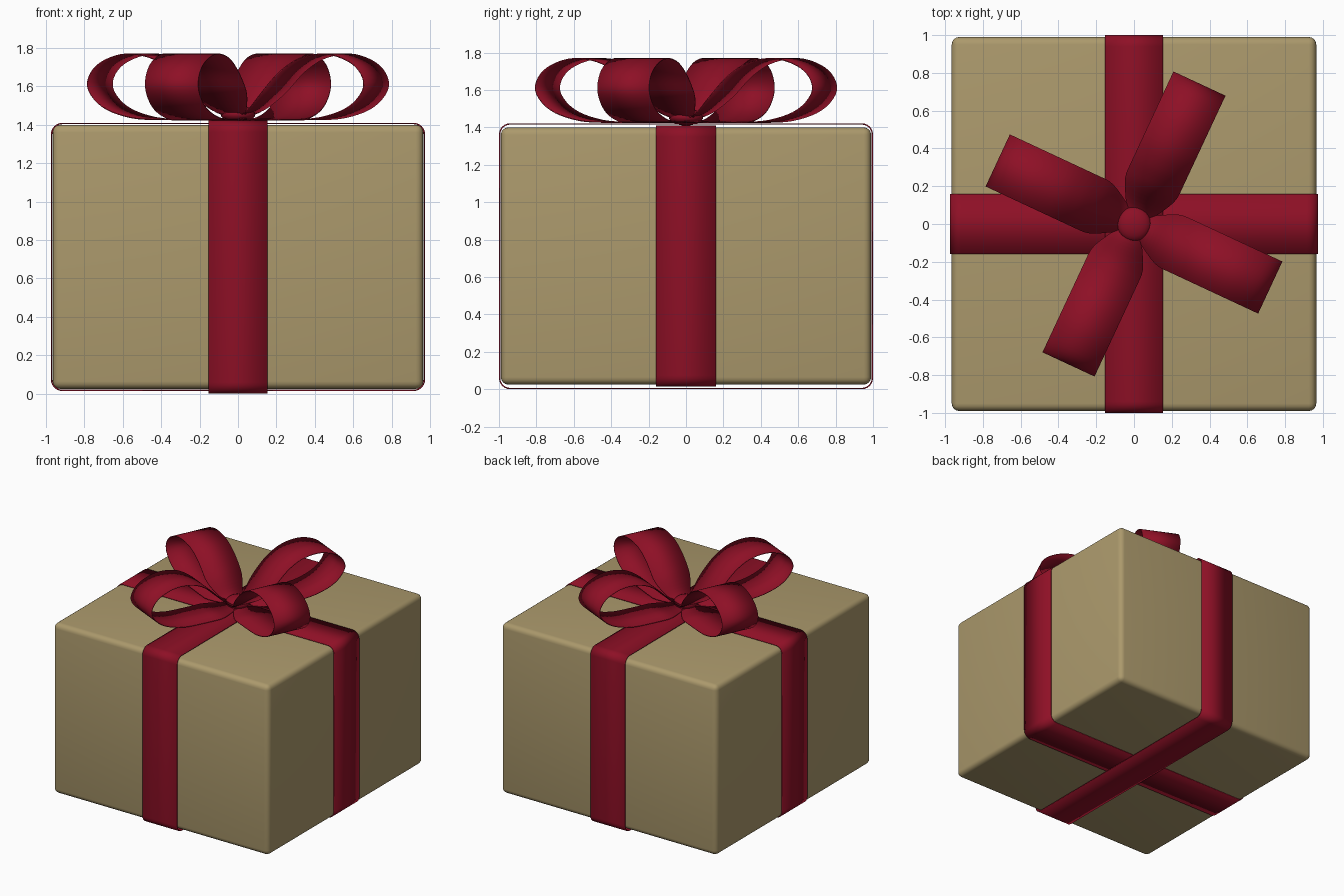
import bpy, bmesh, math
from mathutils import Vector, Matrix

if "Cube" in bpy.data.objects:
    bpy.data.objects.remove(bpy.data.objects["Cube"])


def material(name, rgb):
    m = bpy.data.materials.new(name)
    m.diffuse_color = (*rgb, 1)
    m.use_nodes = True
    m.node_tree.nodes["Principled BSDF"].inputs["Base Color"].default_value = m.diffuse_color
    return m


paper = material("tan paper", (0.41, 0.32, 0.15))
red = material("red ribbon", (0.27, 0.005, 0.019))


def add_object(name, bm, mat, angle=35):
    me = bpy.data.meshes.new(name)
    bm.to_mesh(me)
    bm.free()
    me.materials.append(mat)
    ob = bpy.data.objects.new(name, me)
    bpy.context.collection.objects.link(ob)
    bpy.ops.object.select_all(action='DESELECT')
    ob.select_set(True)
    bpy.context.view_layer.objects.active = ob
    bpy.ops.object.shade_smooth_by_angle(angle=math.radians(angle))
    return ob


def strip(rows, closed):
    """Surface through a list of (left, right) point pairs."""
    bm = bmesh.new()
    vs = [[bm.verts.new(p) for p in row] for row in rows]
    n = len(vs)
    for i in range(n if closed else n - 1):
        a, b = vs[i], vs[(i + 1) % n]
        bm.faces.new((a[0], a[1], b[1], b[0]))
    bmesh.ops.recalc_face_normals(bm, faces=bm.faces)
    return bm


def thicken(ob, t, offset):
    s = ob.modifiers.new("thickness", 'SOLIDIFY')
    s.thickness = t
    s.offset = offset


# Wrapped box with softened edges
bm = bmesh.new()
bmesh.ops.create_cube(bm, size=1, matrix=Matrix.Translation((0, 0, 0.7125))
                      @ Matrix.Diagonal((1.93, 1.98, 1.375, 1)))
bmesh.ops.bevel(bm, geom=bm.edges[:], offset=0.04, segments=4,
                profile=0.5, affect='EDGES')
add_object("gift_box", bm, paper)


# Two ribbon bands around the box
def band(name, half, z0, z1, w, along_y):
    r = 0.06
    rows = []
    for cx, cz, start in ((half - r, z1 - r, 0), (r - half, z1 - r, 90),
                          (r - half, z0 + r, 180), (half - r, z0 + r, 270)):
        for k in range(7):
            a = math.radians(start + 15 * k)
            u, z = cx + r * math.cos(a), cz + r * math.sin(a)
            rows.append([(s * w, u, z) if along_y else (u, s * w, z)
                         for s in (-1, 1)])
    ob = add_object(name, strip(rows, True), red)
    thicken(ob, 0.007, -1)


band("ribbon_front_back", 1.0, 0.0, 1.422, 0.154, True)
band("ribbon_left_right", 0.974, 0.014, 1.41, 0.16, False)

# Bow loop side profile: distance from centre, height
profile = [(0, 1.434), (0.15, 1.428), (0.35, 1.427), (0.55, 1.437),
           (0.72, 1.495), (0.805, 1.60), (0.755, 1.705), (0.61, 1.765),
           (0.45, 1.752), (0.32, 1.68), (0.2, 1.56), (0.1, 1.475), (0, 1.44)]


def smooth_path(pts, steps=5):
    p = [Vector(q) for q in pts]
    p = [2 * p[0] - p[1]] + p + [2 * p[-1] - p[-2]]
    out = []
    for i in range(1, len(p) - 2):
        a, b, c, d = p[i - 1:i + 3]
        for k in range(steps):
            t = k / steps
            out.append(0.5 * (2 * b + (c - a) * t + (2 * a - 5 * b + 4 * c - d) * t * t
                              + (3 * b - a - 3 * c + d) * t ** 3))
    return out + [p[-2]]


path = smooth_path(profile)
for i in range(4):
    ang = math.radians(-25 + 90 * i)
    length = 0.985 if i % 2 == 0 else 1.015
    d = Vector((math.cos(ang), math.sin(ang), 0))
    side = Vector((-d.y, d.x, 0))
    rows = []
    for r, z in path:
        t = min(max(r / 0.24, 0), 1)
        w = 0.06 + 0.092 * t * t * (3 - 2 * t)   # pinched at the knot
        c = d * r * length + Vector((0, 0, z))
        rows.append([c - side * w, c + side * w])
    ob = add_object(f"bow_loop_{i + 1}", strip(rows, False), red, 60)
    thicken(ob, 0.006, 0)

# Knot in the middle of the bow
bm = bmesh.new()
bmesh.ops.create_uvsphere(bm, u_segments=24, v_segments=12, radius=1,
                          matrix=Matrix.Translation((0, 0, 1.455))
                          @ Matrix.Diagonal((0.09, 0.092, 0.045, 1)))
add_object("bow_knot", bm, red, 60)
